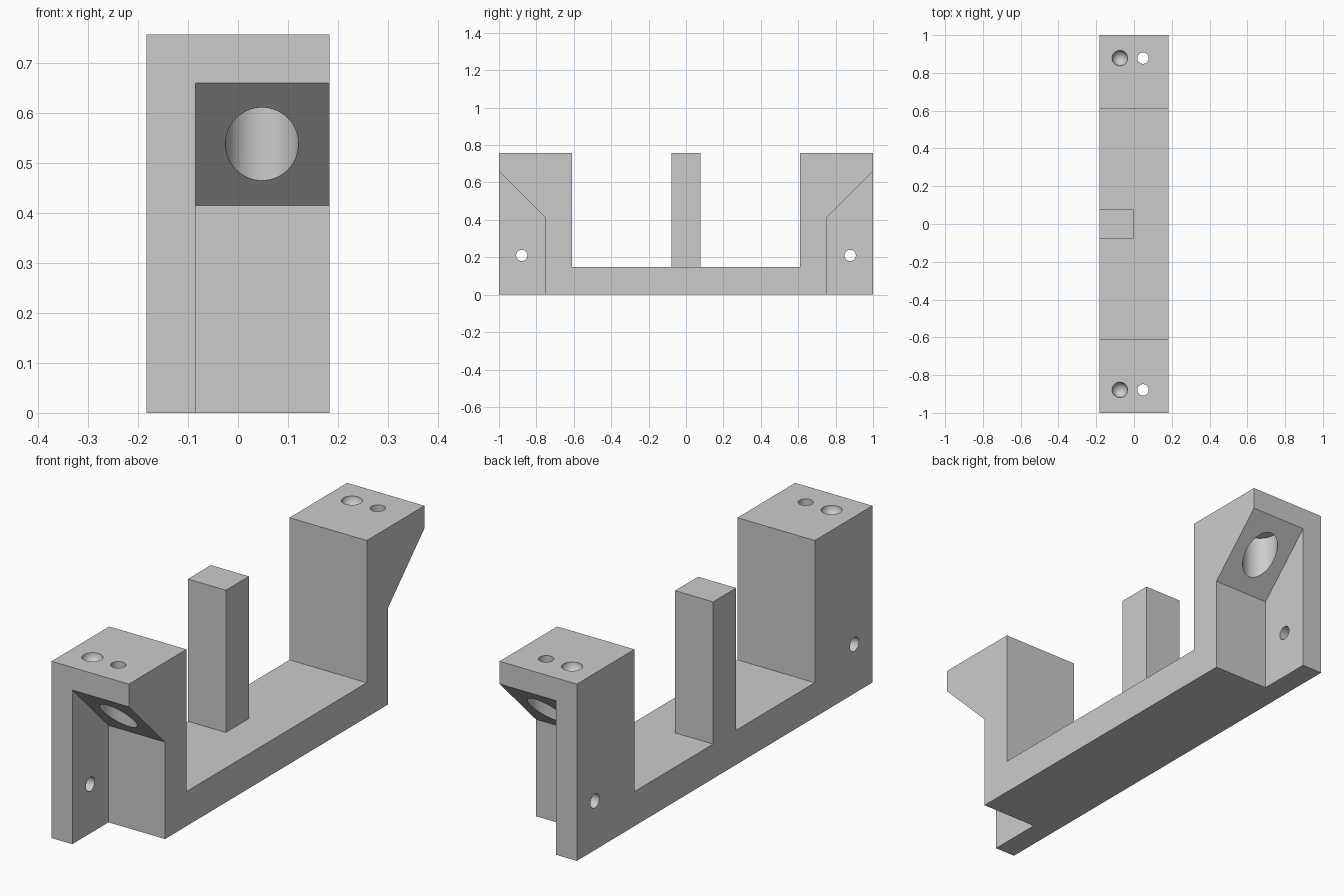
import bpy, bmesh, math
from mathutils import Matrix, Vector

cube = bpy.data.objects.get("Cube")
if cube:
    bpy.data.objects.remove(cube, do_unlink=True)

HALF_W, TOP, BASE = 0.183, 0.757, 0.148
INNER, HOLE_Y = 0.61, 0.878

grey = bpy.data.materials.new("light grey")
grey.use_nodes = True
grey.diffuse_color = (0.6, 0.6, 0.6, 1)
grey.node_tree.nodes["Principled BSDF"].inputs["Base Color"].default_value = (0.6, 0.6, 0.6, 1)


def finish(name, bm):
    bmesh.ops.recalc_face_normals(bm, faces=bm.faces)
    mesh = bpy.data.meshes.new(name)
    bm.to_mesh(mesh)
    bm.free()
    mesh.materials.append(grey)
    obj = bpy.data.objects.new(name, mesh)
    bpy.context.collection.objects.link(obj)
    return obj


def extrude_profile(name, points, x0, x1):
    """Extrude a (y, z) outline along x."""
    bm = bmesh.new()
    face = bm.faces.new([bm.verts.new((x0, y, z)) for y, z in points])
    out = bmesh.ops.extrude_face_region(bm, geom=[face])["geom"]
    verts = [v for v in out if isinstance(v, bmesh.types.BMVert)]
    bmesh.ops.translate(bm, verts=verts, vec=(x1 - x0, 0, 0))
    return finish(name, bm)


def cylinder(name, start, end, radius):
    a, b = Vector(start), Vector(end)
    turn = (b - a).to_track_quat("Z", "Y").to_matrix().to_4x4()
    bm = bmesh.new()
    bmesh.ops.create_cone(bm, cap_ends=True, segments=64, radius1=radius, radius2=radius,
                          depth=(b - a).length, matrix=Matrix.Translation((a + b) / 2) @ turn)
    return finish(name, bm)


def ball(name, centre, radius):
    bm = bmesh.new()
    bmesh.ops.create_uvsphere(bm, u_segments=48, v_segments=24, radius=radius,
                              matrix=Matrix.Translation(centre))
    return finish(name, bm)


def cut(target, cutter):
    cutter.hide_render = True
    bpy.context.view_layer.objects.active = target
    mod = target.modifiers.new("cut", "BOOLEAN")
    mod.operation, mod.solver, mod.object = "DIFFERENCE", "EXACT", cutter
    bpy.ops.object.modifier_apply(modifier=mod.name)
    bpy.data.objects.remove(cutter, do_unlink=True)


# U-shaped bracket body
half = [(1, 0), (1, TOP), (INNER, TOP), (INNER, BASE)]
outline = half + [(-y, z) for y, z in reversed(half)]
body = extrude_profile("bracket_body", outline, -HALF_W, HALF_W)

for s in (-1, 1):
    y = s * HOLE_Y
    # sloped corner pocket leaving a thin side plate
    pocket = [(0.755, -0.1), (0.755, 0.415), (1.1, 0.76), (1.1, -0.1)]
    cut(body, extrude_profile("pocket", [(s * py, pz) for py, pz in pocket], -0.085, 0.3))
    # counterbore and through hole
    cut(body, cylinder("counterbore", (0.048, y, 0.2), (0.048, y, 0.66), 0.073))
    cut(body, cylinder("bolt_hole", (0.048, y, 0.55), (0.048, y, 0.9), 0.03))
    # round dimple in the top
    cut(body, ball("dimple", (-0.075, y, TOP + 0.001), 0.041))
    # cross hole through the side plate
    cut(body, cylinder("plate_hole", (-0.3, y, 0.21), (0, y, 0.21), 0.03))

# centre post
post_outline = [(-0.078, BASE), (0.078, BASE), (0.078, TOP), (-0.078, TOP)]
post = extrude_profile("centre_post", post_outline, -HALF_W, -0.003)

# smooth round holes, sharp edges kept
bpy.ops.object.select_all(action="DESELECT")
body.select_set(True)
bpy.context.view_layer.objects.active = body
bpy.ops.object.shade_smooth_by_angle(angle=math.radians(30))
